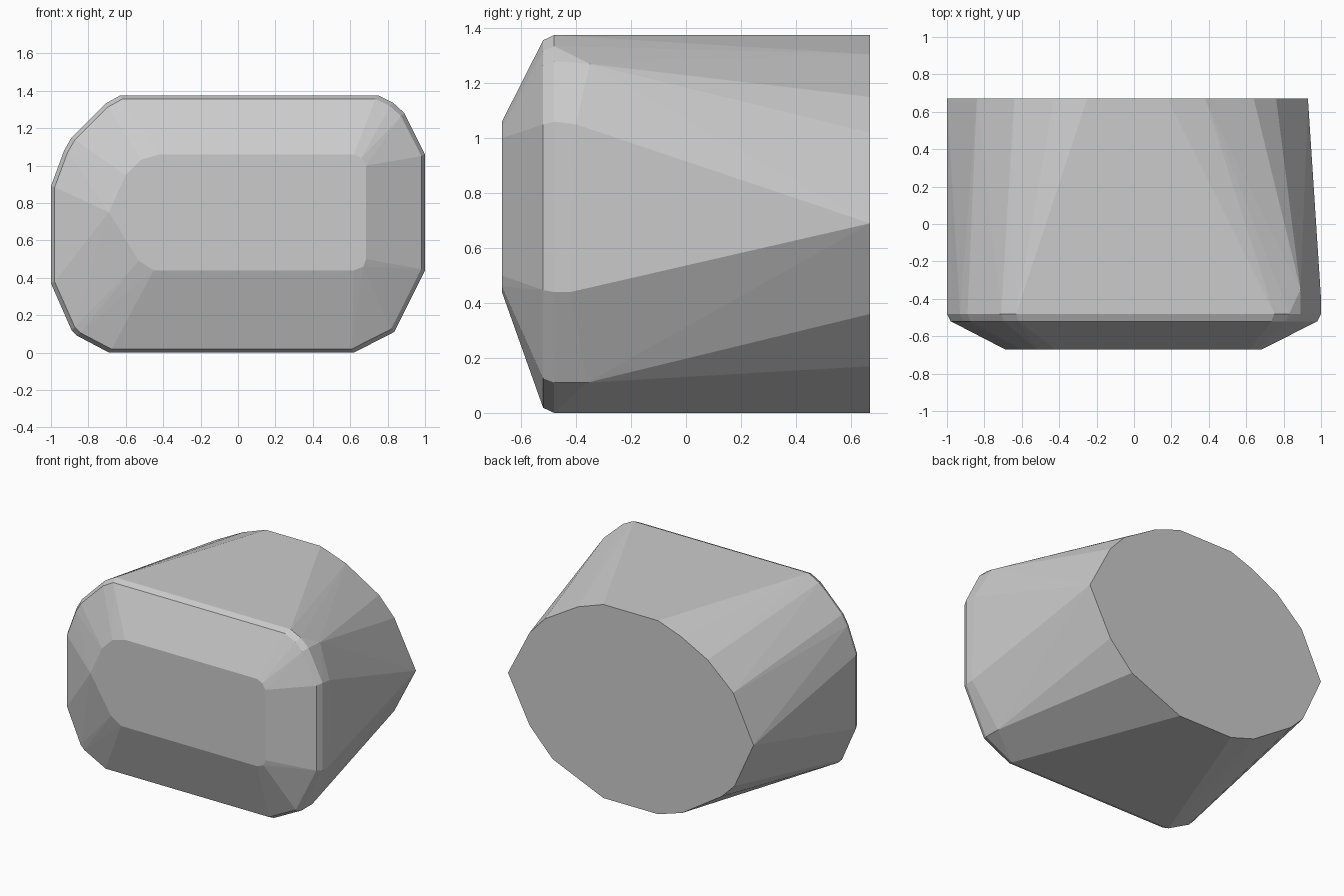
import bpy, bmesh, math

if "Cube" in bpy.data.objects:
    bpy.data.objects.remove(bpy.data.objects["Cube"])

# Front facet outline (x, z)
front = [(.62, 1.06), (.66, 1.04), (.685, 1.0), (.685, .50), (.67, .46), (.62, .44),
         (-.45, .44), (-.53, .49), (-.69, .75), (-.6, .95), (-.52, 1.03), (-.42, 1.06)]

# Widest outline just behind the front bevel (x, z)
rim = [(.75, 1.375), (.83, 1.335), (.89, 1.28), (1, 1.06), (1, .44), (.835, .11),
       (.62, 0), (-.69, 0), (-.86, .09), (-.89, .12), (-1, .37), (-1, .89),
       (-.93, 1.08), (-.89, 1.15), (-.71, 1.33), (-.63, 1.375)]

# Rounded back outline (x, z)
back = [(.93, .69), (.76, 1.02), (.64, 1.15), (.38, 1.305), (.18, 1.375), (-.25, 1.375),
        (-.43, 1.31), (-.64, 1.2), (-.84, 1.02), (-1, .69), (-.85, .36), (-.75, .26),
        (-.44, .06), (-.25, 0), (.18, 0), (.58, .17), (.76, .36)]

# Right-hand corners carry the rim further back (x, y, z)
corners = [(1, -.40, 1.05), (1, -.42, .44), (.835, -.36, .11), (.89, -.35, 1.27)]


def ring(outline, y, inset=0):
    """Outline placed at depth y, pulled in towards its centre."""
    return [(x * (1 - inset), y, .6875 + (z - .6875) * (1 - inset * 1.35)) for x, z in outline]


# Faceted stone: convex skin over the four rings
points = (ring(front, -.67) + ring(rim, -.52, .02) + ring(rim, -.48)
          + ring(back, .67) + corners)
bm = bmesh.new()
for p in points:
    bm.verts.new(p)
hull = bmesh.ops.convex_hull(bm, input=bm.verts)
loose = [v for v in bm.verts if not v.link_faces]
bmesh.ops.delete(bm, geom=loose, context='VERTS')
bmesh.ops.dissolve_limit(bm, angle_limit=math.radians(1), verts=bm.verts, edges=bm.edges)
bmesh.ops.recalc_face_normals(bm, faces=bm.faces)

mesh = bpy.data.meshes.new("faceted_block")
bm.to_mesh(mesh)
bm.free()
block = bpy.data.objects.new("faceted_block", mesh)
bpy.context.collection.objects.link(block)
